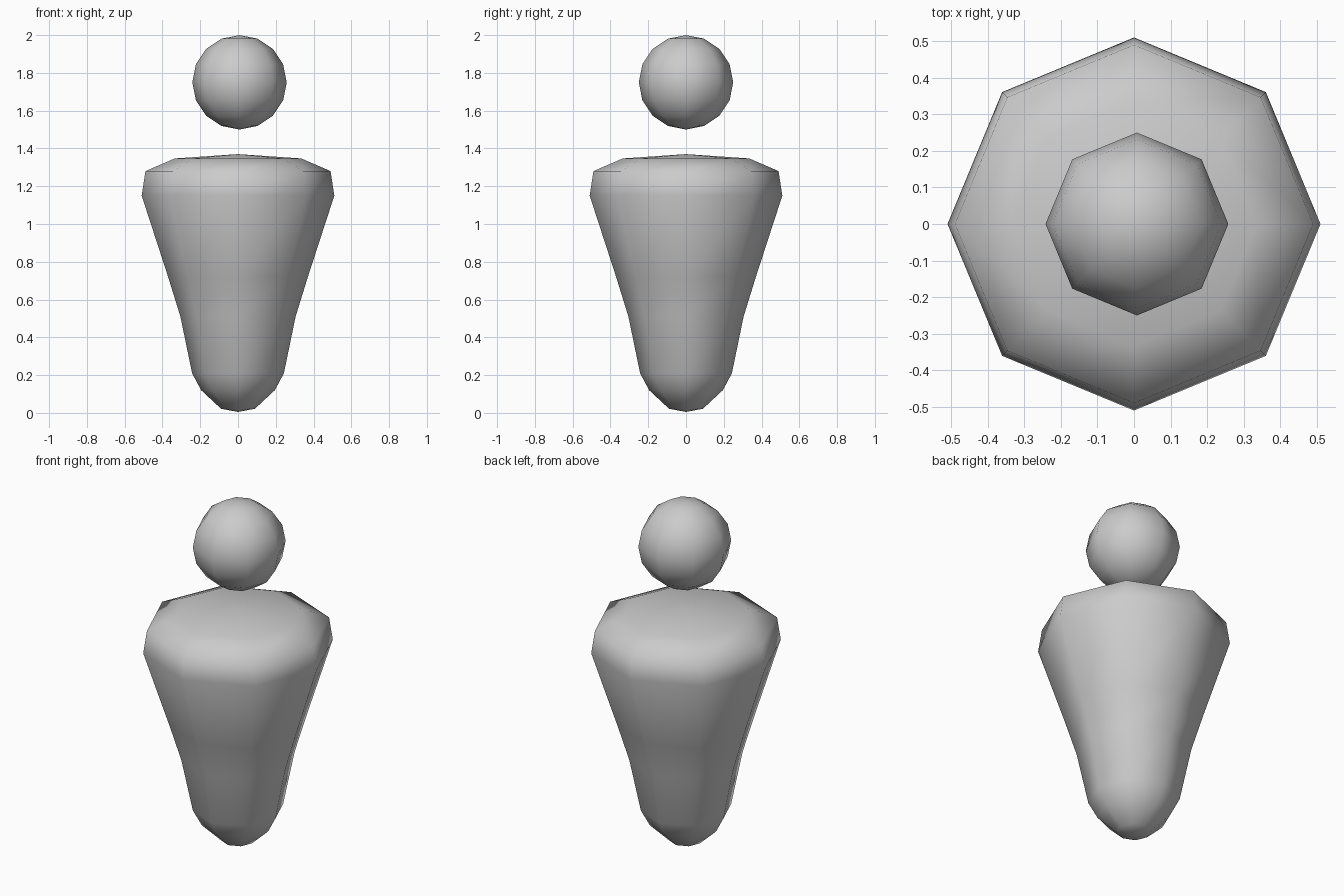
import bpy, bmesh, math

if "Cube" in bpy.data.objects:
    bpy.data.objects.remove(bpy.data.objects["Cube"])

SIDES = 8

def lathe(name, profile, x=0.0):
    """Revolve an (r, z) profile, starting and ending on the axis, into a closed smooth solid."""
    bm = bmesh.new()
    bottom = bm.verts.new((x, 0, profile[0][1]))
    top = bm.verts.new((x, 0, profile[-1][1]))
    rings = []
    for r, z in profile[1:-1]:
        rings.append([bm.verts.new((x + r * math.cos(2 * math.pi * i / SIDES),
                                    r * math.sin(2 * math.pi * i / SIDES), z))
                      for i in range(SIDES)])
    for i in range(SIDES):
        j = (i + 1) % SIDES
        bm.faces.new((bottom, rings[0][j], rings[0][i]))
        for a, b in zip(rings, rings[1:]):
            bm.faces.new((a[i], a[j], b[j], b[i]))
        bm.faces.new((rings[-1][i], rings[-1][j], top))
    for f in bm.faces:
        f.smooth = True
    bmesh.ops.recalc_face_normals(bm, faces=bm.faces)
    mesh = bpy.data.meshes.new(name)
    bm.to_mesh(mesh)
    bm.free()
    obj = bpy.data.objects.new(name, mesh)
    bpy.context.collection.objects.link(obj)
    return obj

# Tapered body with rounded foot and broad shoulders
lathe("body", [(0, 0.005), (0.09, 0.022), (0.195, 0.12), (0.243, 0.21),
               (0.305, 0.51), (0.37, 0.72), (0.51, 1.15),
               (0.49, 1.28), (0.335, 1.347), (0, 1.37)])

# Floating round head
R = 0.25
lathe("head", [(R * math.sin(math.pi * k / 8), 1.75 - R * math.cos(math.pi * k / 8))
               if 0 < k < 8 else (0, 1.75 - R * math.cos(math.pi * k / 8))
               for k in range(9)], x=0.008)
